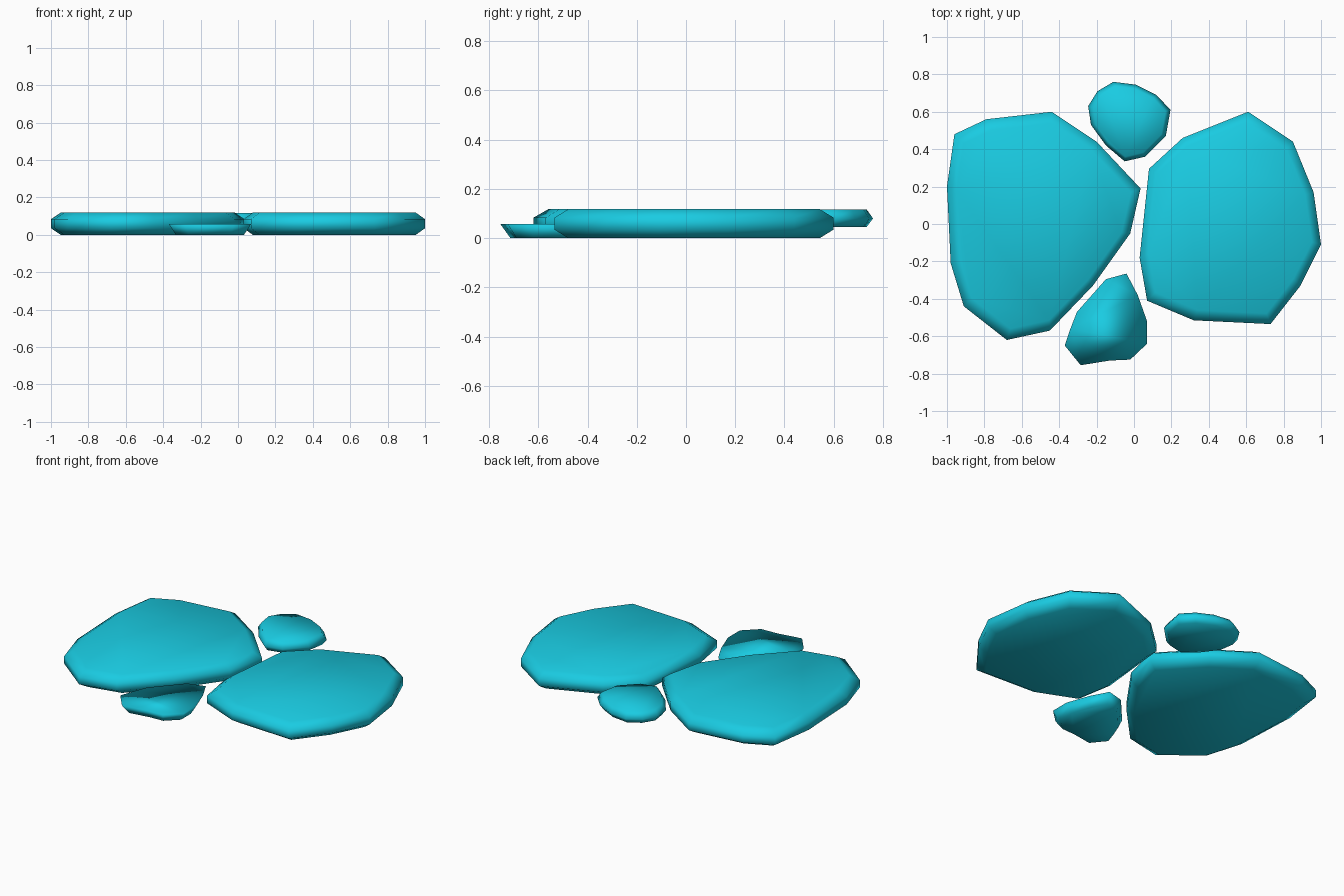
import bpy, bmesh

if "Cube" in bpy.data.objects:
    bpy.data.objects.remove(bpy.data.objects["Cube"])

mat = bpy.data.materials.new("stone_cyan")
mat.diffuse_color = (0.01, 0.6, 0.76, 1)
mat.use_nodes = True
mat.node_tree.nodes["Principled BSDF"].inputs["Base Color"].default_value = mat.diffuse_color


def stone(name, outline, profile):
    """Loft an outline through (scale, z) rings, with flat caps."""
    cx = (min(p[0] for p in outline) + max(p[0] for p in outline)) / 2
    cy = (min(p[1] for p in outline) + max(p[1] for p in outline)) / 2
    n = len(outline)
    bm = bmesh.new()
    rings = [[bm.verts.new((cx + (x - cx) * s, cy + (y - cy) * s, z))
              for x, y in outline] for s, z in profile]
    for low, high in zip(rings, rings[1:]):
        for i in range(n):
            j = (i + 1) % n
            bm.faces.new((low[i], low[j], high[j], high[i]))
    bm.faces.new(rings[0][::-1])
    bm.faces.new(rings[-1])
    bmesh.ops.recalc_face_normals(bm, faces=bm.faces[:])
    for f in bm.faces:
        f.smooth = True
    mesh = bpy.data.meshes.new(name)
    bm.to_mesh(mesh)
    bm.free()
    mesh.materials.append(mat)
    obj = bpy.data.objects.new(name, mesh)
    bpy.context.collection.objects.link(obj)


# Chamfered edge profile shared by the two big slabs
slab = [(0.9, 0), (1, 0.035), (1, 0.083), (0.9, 0.118)]

# Large slabs
stone("left_stone", [
    (-0.44, 0.60), (-0.79, 0.56), (-0.96, 0.48), (-1.0, 0.20), (-0.98, -0.21),
    (-0.91, -0.44), (-0.68, -0.62), (-0.45, -0.57), (-0.22, -0.33),
    (-0.02, -0.05), (0.035, 0.19), (-0.20, 0.44)], slab)
stone("right_stone", [
    (0.61, 0.60), (0.26, 0.46), (0.08, 0.295), (0.03, -0.18), (0.07, -0.41),
    (0.32, -0.515), (0.73, -0.535), (0.89, -0.33), (1.0, -0.11),
    (0.96, 0.17), (0.85, 0.44)], slab)

# Small filler pebbles
stone("back_pebble", [
    (-0.11, 0.76), (-0.195, 0.71), (-0.245, 0.63), (-0.23, 0.53), (-0.15, 0.42),
    (-0.05, 0.335), (0.06, 0.36), (0.17, 0.47), (0.195, 0.61), (0.12, 0.69),
    (0.01, 0.745)], [(0.88, 0.046), (1, 0.08), (0.88, 0.116)])
stone("front_pebble", [
    (-0.04, -0.265), (-0.15, -0.295), (-0.305, -0.47), (-0.34, -0.56),
    (-0.37, -0.65), (-0.285, -0.755), (-0.13, -0.73), (-0.02, -0.725),
    (0.07, -0.64), (0.07, -0.52), (0.02, -0.38)], [(0.83, 0), (1, 0.058)])
